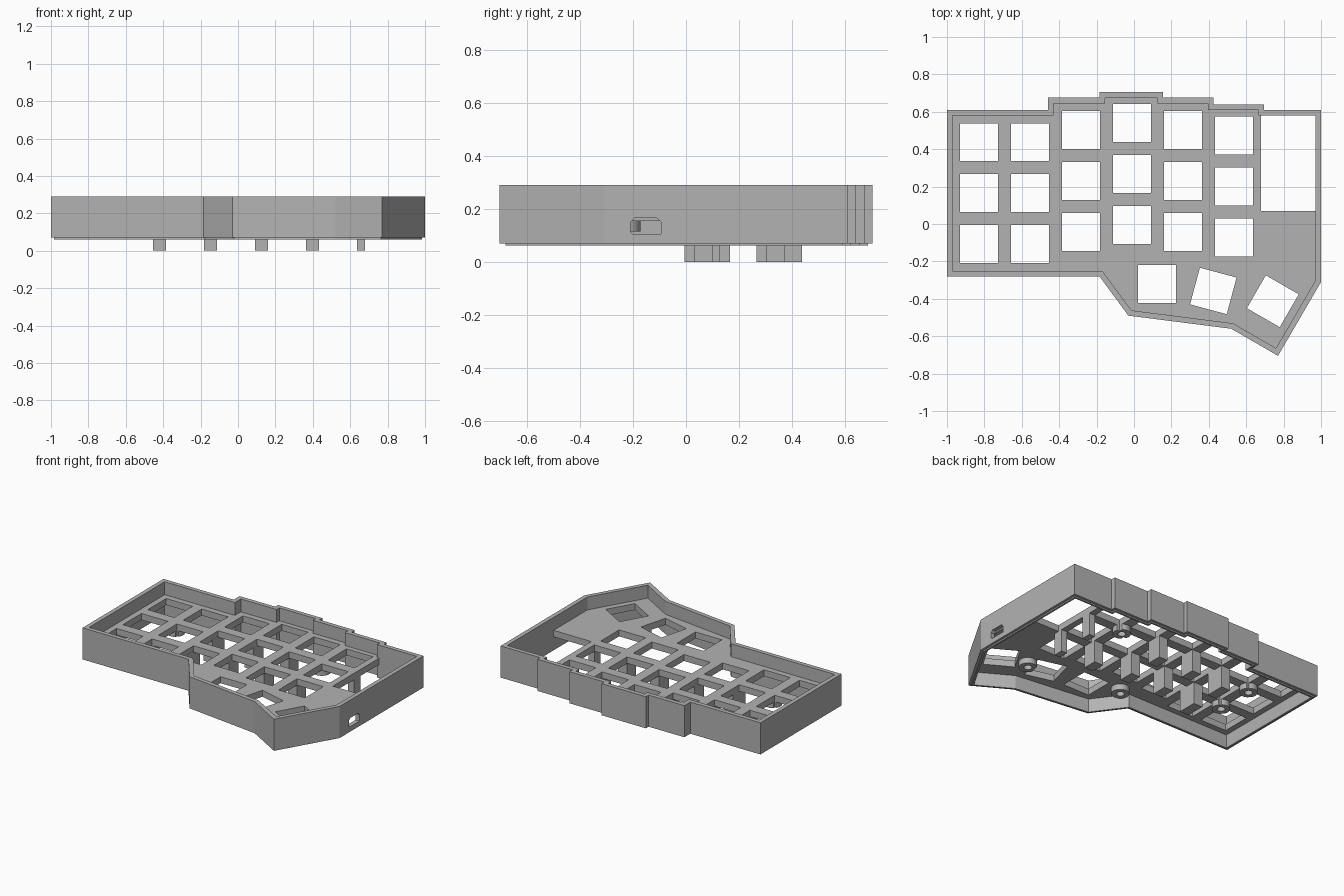
import bpy, bmesh
from math import radians
from mathutils import Vector, Matrix

if "Cube" in bpy.data.objects:
    bpy.data.objects.remove(bpy.data.objects["Cube"], do_unlink=True)

grey = bpy.data.materials.new("matte grey")
grey.use_nodes = True
COLOUR = (0.45, 0.45, 0.45, 1)
grey.diffuse_color = COLOUR
grey.node_tree.nodes["Principled BSDF"].inputs["Base Color"].default_value = COLOUR

# Case outline, counter-clockwise from the front left corner
OUTLINE = [Vector(p) for p in (
    (-1, -.28), (-.185, -.28), (-.03, -.49), (.52, -.56), (.77, -.705), (1, -.31),
    (1, .61), (.695, .61), (.695, .64), (.425, .64), (.425, .675), (.155, .675),
    (.155, .705), (-.185, .705), (-.185, .675), (-.46, .675), (-.46, .61), (-1, .61))]


def inset(loop, d):
    """Move every edge inward by d, with mitred corners."""
    out = []
    for i, p in enumerate(loop):
        a = (p - loop[i - 1]).normalized()
        b = (loop[(i + 1) % len(loop)] - p).normalized()
        na, nb = Vector((-a.y, a.x)), Vector((-b.y, b.x))
        out.append(p + (na + nb) * d / (1 + na.dot(nb)))
    return out


def finish(bm, name):
    bmesh.ops.recalc_face_normals(bm, faces=bm.faces)
    mesh = bpy.data.meshes.new(name)
    bm.to_mesh(mesh)
    bm.free()
    mesh.materials.append(grey)
    ob = bpy.data.objects.new(name, mesh)
    bpy.context.collection.objects.link(ob)
    return ob


def ring(name, outer, inner, z0, z1):
    bm = bmesh.new()
    rows = [[bm.verts.new((p.x, p.y, z)) for p in loop]
            for loop, z in ((outer, z0), (outer, z1), (inner, z1), (inner, z0))]
    n = len(outer)
    for k in range(4):
        a, b = rows[k], rows[(k + 1) % 4]
        for i in range(n):
            j = (i + 1) % n
            bm.faces.new((a[i], a[j], b[j], b[i]))
    return finish(bm, name)


def prism(name, points, depth):
    """Extrude a flat loop of 3D points along a vector."""
    bm = bmesh.new()
    face = bm.faces.new([bm.verts.new(p) for p in points])
    res = bmesh.ops.extrude_face_region(bm, geom=[face], use_keep_orig=True)
    moved = [v for v in res["geom"] if isinstance(v, bmesh.types.BMVert)]
    bmesh.ops.translate(bm, verts=moved, vec=depth)
    return finish(bm, name)


def add_box(bm, x0, x1, y0, y1, z0, z1):
    m = Matrix.Translation(((x0 + x1) / 2, (y0 + y1) / 2, (z0 + z1) / 2))
    bmesh.ops.create_cube(bm, size=1, matrix=m @ Matrix.Diagonal((x1 - x0, y1 - y0, z1 - z0, 1)))


def cylinders(name, spots, radius, z0, z1):
    bm = bmesh.new()
    for x, y in spots:
        bmesh.ops.create_cone(bm, cap_ends=True, segments=32, radius1=radius, radius2=radius,
                              depth=z1 - z0, matrix=Matrix.Translation((x, y, (z0 + z1) / 2)))
    return finish(bm, name)


def cut(ob, cutter):
    mod = ob.modifiers.new("cut", "BOOLEAN")
    mod.operation, mod.solver, mod.object = "DIFFERENCE", "EXACT", cutter
    bpy.context.view_layer.objects.active = ob
    bpy.ops.object.modifier_apply(modifier=mod.name)


PLATE_LOW, PLATE_TOP = .155, .20
KEY, PITCH = .203, .2725

# Outer wall and the thin lip under it
wall = ring("outer_wall", OUTLINE, inset(OUTLINE, .03), .07, .29)
lip = ring("bottom_lip", inset(OUTLINE, .017), inset(OUTLINE, .03), .061, .071)

# Cable port through the right-hand end wall
port = prism("port_cutter", [(.9, y, z) for y, z in (
    (-.21, .115), (-.2, .105), (-.095, .105), (-.095, .15),
    (-.11, .165), (-.195, .165), (-.21, .15))], (.2, 0, 0))
cut(wall, port)

# Key cutters: six staggered columns, three turned thumb keys, one large bay
columns = [(-.828, .437), (-.555, .437), (-.283, .503), (-.011, .540), (.262, .503), (.534, .474)]
bm = bmesh.new()
for x, y in columns:
    for row in range(3):
        cy = y - row * PITCH
        add_box(bm, x - KEY / 2, x + KEY / 2, cy - KEY / 2, cy + KEY / 2, 0, .4)
for x, y, turn in ((.122, -.322, 0), (.424, -.358, -15), (.742, -.413, -30)):
    m = Matrix.Translation((x, y, .2)) @ Matrix.Rotation(radians(turn), 4, "Z")
    bmesh.ops.create_cube(bm, size=1, matrix=m @ Matrix.Diagonal((KEY, KEY, .4, 1)))
add_box(bm, .68, .971, .07, .581, 0, .4)
keys = finish(bm, "key_cutter")

# Switch plate
plate = prism("switch_plate", [(p.x, p.y, PLATE_LOW) for p in inset(OUTLINE, .028)],
              (0, 0, PLATE_TOP - PLATE_LOW))
cut(plate, keys)

# Screw bosses under the plate, with blind bores
spots = [(-.69, .30), (-.69, .03), (.398, .353), (.58, -.35), (-.08, -.23)]
bosses = cylinders("screw_bosses", spots, .058, .115, PLATE_LOW + .01)
bores = cylinders("bore_cutter", spots, .026, .05, PLATE_LOW)
cut(bosses, bores)
cut(bosses, keys)
bpy.context.view_layer.objects.active = bosses
bosses.select_set(True)
bpy.ops.object.shade_smooth_by_angle(angle=radians(30))

# Support feet filling the gaps where columns and rows cross
bm = bmesh.new()
half = (PITCH - KEY) / 2
for c in range(1, 6):
    x, y = columns[c]
    x0, x1 = x + KEY / 2, x + KEY / 2 + 2 * half
    near = [y]
    if c < 5:
        near.append(columns[c + 1][1])
    else:
        x1 = .68
    for row in range(2):
        if c == 4 and row == 0:
            continue  # a screw boss sits here
        mids = [v - (row + .5) * PITCH for v in near]
        add_box(bm, x0, x1, min(mids) - half, max(mids) + half, 0, PLATE_LOW + .01)
finish(bm, "support_feet")

for helper in (port, keys, bores):
    bpy.data.objects.remove(helper, do_unlink=True)
